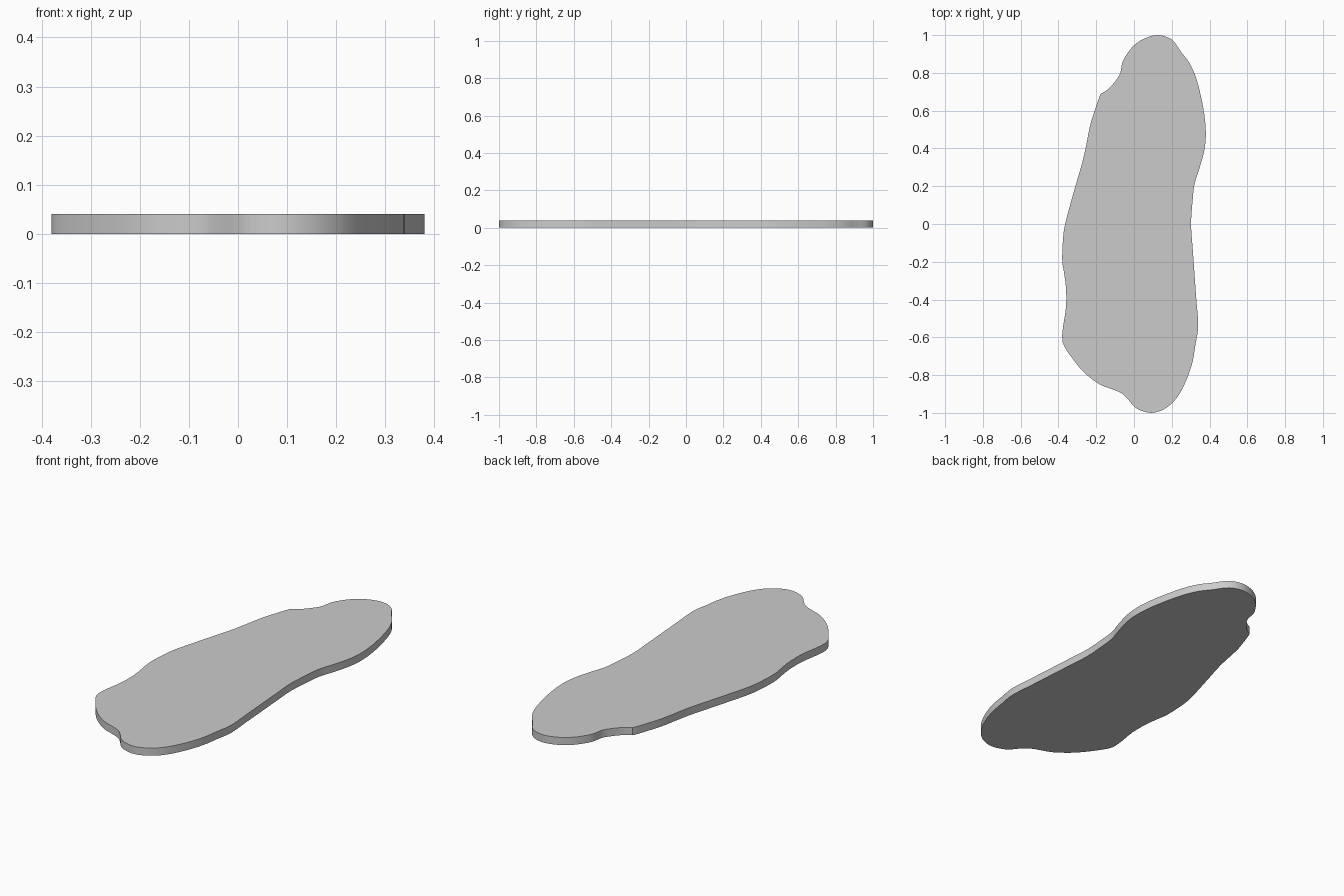
import bpy, bmesh
from mathutils import Vector

if "Cube" in bpy.data.objects:
    bpy.data.objects.remove(bpy.data.objects["Cube"])

THICKNESS = 0.04
STEPS = 3

# outline control points, clockwise from the top end
OUTLINE = [
    (0.125, 1.0), (0.20, 0.977), (0.25, 0.91), (0.295, 0.85), (0.33, 0.77),
    (0.36, 0.65), (0.376, 0.55), (0.38, 0.46), (0.37, 0.38), (0.345, 0.29),
    (0.32, 0.21), (0.31, 0.12), (0.302, 0.0), (0.31, -0.12), (0.32, -0.26),
    (0.33, -0.40), (0.34, -0.54), (0.325, -0.64), (0.31, -0.73), (0.28, -0.82),
    (0.24, -0.90), (0.20, -0.95), (0.15, -0.985), (0.09, -1.0), (0.03, -0.985),
    (-0.005, -0.96), (-0.03, -0.93), (-0.06, -0.90), (-0.10, -0.88),
    (-0.18, -0.85), (-0.26, -0.79), (-0.32, -0.72), (-0.37, -0.645),
    (-0.38, -0.60), (-0.375, -0.54), (-0.36, -0.44), (-0.36, -0.34),
    (-0.37, -0.26), (-0.38, -0.19), (-0.375, -0.07), (-0.36, 0.02),
    (-0.31, 0.20), (-0.265, 0.36), (-0.235, 0.51), (-0.215, 0.58),
    (-0.18, 0.68), (-0.165, 0.695), (-0.13, 0.72), (-0.085, 0.775),
    (-0.07, 0.81), (-0.06, 0.86), (-0.03, 0.91), (0.0, 0.945), (0.05, 0.98),
]


def smooth_loop(points, steps):
    """Closed Catmull-Rom curve through the points."""
    pts = [Vector(p) for p in points]
    n = len(pts)
    loop = []
    for i in range(n):
        a, b, c, d = (pts[(i + k) % n] for k in (-1, 0, 1, 2))
        for s in range(steps):
            t = s / steps
            loop.append(0.5 * (2 * b + (c - a) * t
                               + (2 * a - 5 * b + 4 * c - d) * t ** 2
                               + (3 * b - a - 3 * c + d) * t ** 3))
    return loop


# flat slab: outline face extruded upward
bm = bmesh.new()
base = bm.faces.new([bm.verts.new((p.x, p.y, 0)) for p in smooth_loop(OUTLINE, STEPS)])
top = bmesh.ops.extrude_face_region(bm, geom=[base], use_keep_orig=True)
bmesh.ops.translate(bm, vec=(0, 0, THICKNESS),
                    verts=[g for g in top["geom"] if isinstance(g, bmesh.types.BMVert)])
bmesh.ops.recalc_face_normals(bm, faces=bm.faces)
mesh = bpy.data.meshes.new("slab")
bm.to_mesh(mesh)
bm.free()

slab = bpy.data.objects.new("slab", mesh)
bpy.context.collection.objects.link(slab)
bpy.context.view_layer.objects.active = slab
slab.select_set(True)
bpy.ops.object.shade_smooth_by_angle(angle=0.52)
